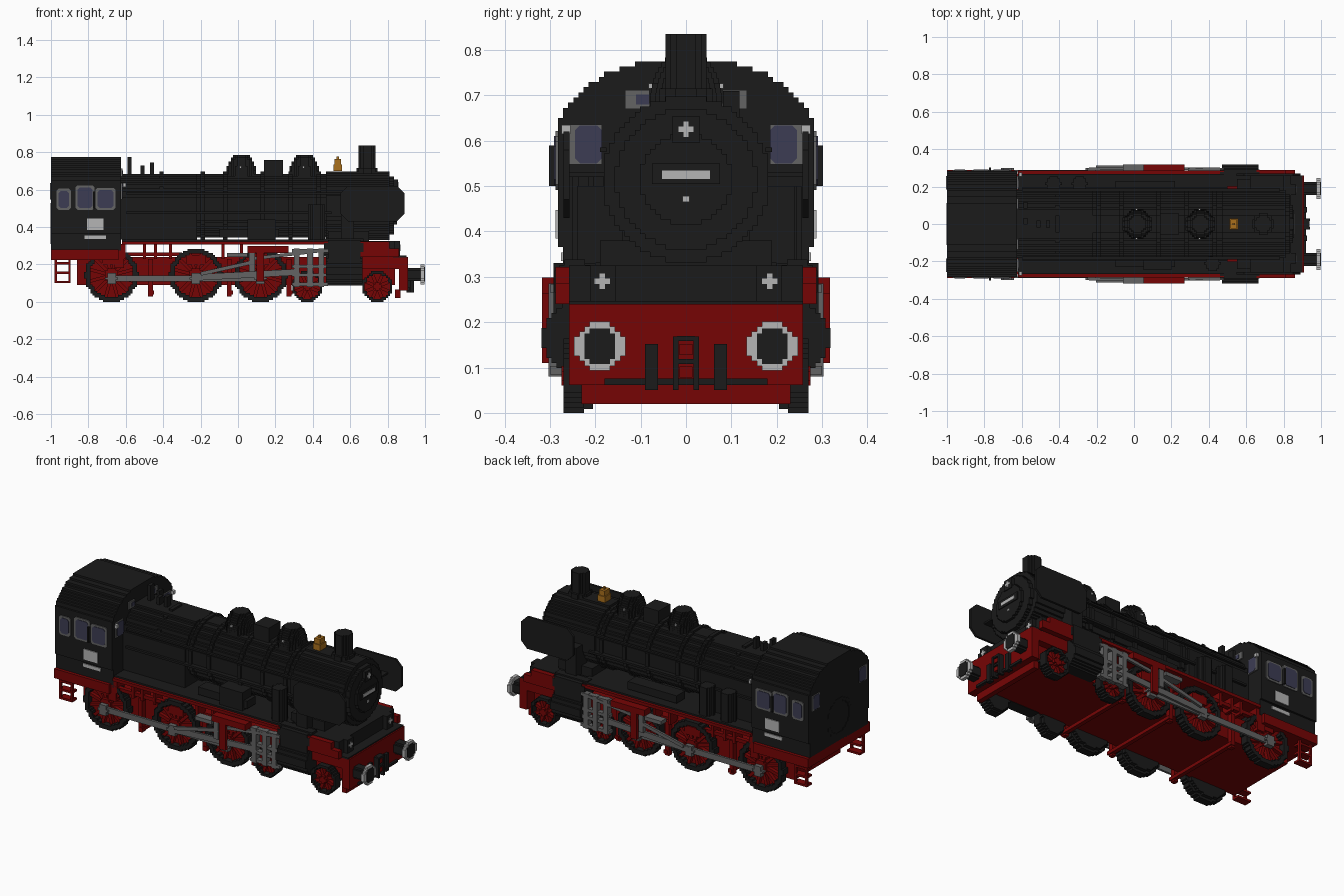
import bpy, bmesh, math
from mathutils import Vector

if "Cube" in bpy.data.objects:
    bpy.data.objects.remove(bpy.data.objects["Cube"])
V = 0.0113  # block size of the stepped style
SIDES = ((-1, "_front"), (1, "_back"))

def material(name, *rgb):
    m = bpy.data.materials.new(name)
    m.use_nodes = True
    m.diffuse_color = (*rgb, 1)
    m.node_tree.nodes["Principled BSDF"].inputs["Base Color"].default_value = (*rgb, 1)
    return m

BLACK, RED = material("soot black", .0105, .0105, .0105), material("frame red", .18, .0015, .0015)
STEEL, LIGHT = material("rod steel", .125, .125, .125), material("light grey", .46, .46, .46)
GLASS, BRASS = material("blue glass", .046, .046, .088), material("bell brass", .4, .16, .012)

# Helpers: extruded outlines, boxes, stepped sections
def prism(name, mat, loops, axis, a, b):
    put = {"x": lambda u, v: (a, u, v), "y": lambda u, v: (u, a, v), "z": lambda u, v: (u, v, a)}[axis]
    shift = Vector([b - a if k == axis else 0 for k in "xyz"])
    bm = bmesh.new()
    for pts in loops:
        f = bm.faces.new([bm.verts.new(put(*p)) for p in pts])
        new = bmesh.ops.extrude_face_region(bm, geom=[f])["geom"]
        bmesh.ops.translate(bm, vec=shift, verts=[v for v in new if isinstance(v, bmesh.types.BMVert)])
    bmesh.ops.recalc_face_normals(bm, faces=bm.faces)
    me = bpy.data.meshes.new(name)
    bm.to_mesh(me)
    bm.free()
    me.materials.append(mat)
    bpy.context.collection.objects.link(bpy.data.objects.new(name, me))

def box(name, mat, x, y, z):
    prism(name, mat, [[(x[0], z[0]), (x[1], z[0]), (x[1], z[1]), (x[0], z[1])]], "y", *y)

def pair(name, mat, x, y, z):
    for s, side in SIDES:
        box(name + side, mat, x, (s * y[0], s * y[1]), z)

def stairs(width, lo, hi):
    n = max(1, round((hi - lo) / V))
    h = (hi - lo) / n
    pts = []
    for k in range(n):
        w = max(V / 4, round(width(lo + (k + .5) * h) / V) * V)
        if pts and pts[-1][0] == w:
            pts.pop()
        else:
            pts.append((w, lo + k * h))
        pts.append((w, lo + (k + 1) * h))
    return pts

def profile(name, mat, axis, cu, width, lo, hi, a, b):
    r = stairs(width, lo, hi)
    prism(name, mat, [[(cu + w, z) for w, z in r] + [(cu - w, z) for w, z in reversed(r)]], axis, a, b)

def circle(r, c):
    return lambda z: math.sqrt(max(0, r * r - (z - c) ** 2))

def disc(name, mat, axis, cu, cv, r, a, b):
    profile(name, mat, axis, cu, circle(r, cv), cv - r, cv + r, a, b)

def ring(name, mat, axis, cu, cv, r, ri, a, b):
    out, inn = (stairs(circle(q, cv), cv - q, cv + q) for q in (r, ri))
    half = out + [(0, cv + r), (0, cv + ri)] + inn[::-1] + [(0, cv - ri), (0, cv - r)]
    prism(name, mat, [[(cu + s * w, z) for w, z in half] for s in (1, -1)], axis, a, b)

def bar(name, mat, p, q, t, a, b):
    p, q = Vector(p), Vector(q)
    n = (q - p).orthogonal().normalized() * t / 2
    prism(name, mat, [[p - n, q - n, q + n, p + n]], "y", a, b)

def clipped(x0, x1, z0, z1, c):
    return [(x0 + c, z0), (x1 - c, z0), (x1, z0 + c), (x1, z1 - c), (x1 - c, z1), (x0 + c, z1), (x0, z1 - c), (x0, z0 + c)]

# Wheels: stepped tyre, thin web, straight spokes
def wheel(name, x, r, s, spokes):
    ring(name + "_tyre", BLACK, "y", x, r, r, r * .82, s * .225, s * .27)
    disc(name + "_back", BLACK, "y", x, r, r * .9, s * .205, s * .226)
    disc(name + "_web", RED, "y", x, r, r * .84, s * .226, s * .236)
    disc(name + "_hub", RED, "y", x, r, r * .26, s * .23, s * .275)
    for k in range(spokes):
        d = Vector((math.cos(math.pi * (k + .5) / spokes), math.sin(math.pi * (k + .5) / spokes))) * r * .85
        bar(name + "_spoke", RED, Vector((x, r)) - d, Vector((x, r)) + d, .018, s * .232, s * .257)

for s, side in SIDES:
    for x in (-.676, -.225, .12):
        wheel("driving_wheel" + side, x, .142, s, 6)
        box("counterweight" + side, RED, (x - .05, x + .05), (s * .235, s * .262), (.2, .25))
        disc("crank_pin" + side, STEEL, "y", x, .125, .03, s * .27, s * .3)
    for x in (.37, .745):
        wheel("guide_wheel" + side, x, .082, s, 4)

# Frame, brakes and running boards
box("main_frame", RED, (-.86, .84), (-.215, .215), (.09, .24))
box("rear_beam", RED, (-1, -.64), (-.29, .29), (.225, .28))
for x in (-.46, -.04, .28):
    box("brake_beam", RED, (x - .012, x + .012), (-.25, .25), (.04, .06))
    pair("brake_hanger", RED, (x - .02, x + .005), (.215, .245), (.03, .23))
for x in (-.61, -.5, -.44, -.36, -.08, .02):
    pair("board_bracket", RED, (x - .008, x + .008), (.2, .27), (.23, .31))
pair("side_rail", RED, (-.63, -.3), (.24, .265), (.245, .265))
box("running_board", RED, (-.62, .5), (-.285, .285), (.306, .324))
box("board_top", BLACK, (-.62, .5), (-.268, .268), (.324, .333))

# Boiler, firebox, bands, smokebox
CZ = .515
for name, r, x0, x1 in (("boiler", .17, -.25, .5), ("smokebox", .183, .47, .81), ("smokebox_door", .155, .8, .835),
                        ("door_centre", .1, .83, .85)):
    disc(name, BLACK, "x", 0, CZ, r, x0, x1)
profile("firebox", BLACK, "x", 0, lambda z: .18 if z < CZ else circle(.18, CZ)(z), .333, CZ + .17, -.63, -.22)
for x in (-.42, -.2, -.08, .12, .27, .42):
    disc("boiler_band", BLACK, "x", 0, CZ, .181, x, x + 2 * V)
box("smokebox_saddle", BLACK, (.48, .7), (-.19, .19), (.2, .38))

# Domes, sandbox, chimney, bell
for x in (.018, .355):
    for k in range(10):
        disc("dome_layer", BLACK, "z", x, 0, .08 * math.sqrt(1 - (k / 11) ** 2), .67 + k * V, .67 + (k + 1.1) * V)
    pair("dome_valve", LIGHT, (x - V, x), (.05, .083), (.715, .715 + V))
box("sandbox", BLACK, (.14, .24), (-.055, .055), (.66, .76))
disc("chimney_base", BLACK, "z", .69, 0, .058, .67, .715)
disc("chimney", BLACK, "z", .69, 0, .045, .7, .835)
for name, x0, x1, y, z0, z1 in (("bell_foot", .51, .557, .03, .7, .735), ("bell", .515, .552, .024, .73, .765),
                                ("bell_top", .527, .54, .006, .76, .778)):
    box(name, BRASS, (x0, x1), (-y, y), (z0, z1))
for x, y, z in ((-.58, .015, .775), (-.58, .1, .71), (-.51, 0, .73), (-.46, 0, .745)):
    box("valve_stand", BLACK, (x - .01, x + .01), (y - .018, y + .018), (.6, z))

# Boiler fittings, pipes and pumps
pair("long_pipe", BLACK, (-.6, .5), (.165, .195), (.47, .482))
pair("handrail", BLACK, (-.6, .78), (.175, .19), (.575, .585))
pair("air_tank", BLACK, (-.1, .22), (.15, .23), (.345, .39))
for name, x, y, z in (("feed_pump", -.43, .215, .5), ("feed_pump", -.29, .215, .5), ("air_pump", .42, -.21, .52)):
    disc(name, BLACK, "z", x, y, .04, .333, z)
box("oil_press", BLACK, (.05, .2), (-.245, -.16), (.333, .44))
pair("steam_pipe", BLACK, (.55, .62), (.14, .24), (.33, .5))
pair("deflector_stay", BLACK, (.62, .8), (.15, .26), (.52, .53))

# Cab with stepped roof, windows and plates
def cab_width(z):
    return .273 if z < .365 else .286 * math.sqrt(max(0, 1 - (max(z, .6) - .6) ** 2 / .0345))

profile("cab", BLACK, "x", 0, cab_width, .275, .775, -1, -.625)
pair("wind_shield", BLACK, (-.775, -.765), (.27, .302), (.5, .59))
for s, side in SIDES:
    prism("smoke_deflector" + side, BLACK, [clipped(.548, .89, .43, .62, .04)], "y", s * .257, s * .27)
    for x0, x1, top in ((-.97, -.893, .605), (-.87, -.766, .622), (-.762, -.655, .61)):
        prism("window_frame" + side, STEEL, [clipped(x0, x1, .492, top, V)], "y", s * .27, s * .288)
        prism("window_glass" + side, GLASS, [clipped(x0 + V, x1 - V, .503, top - V, V)], "y", s * .27, s * .291)
    for x, e in ((-.622, .006), (-1, -.006)):
        box("end_window_frame" + side, STEEL, (x - .004, x + .004), (s * .185, s * .257), (.548, .636))
        prism("end_window" + side, GLASS, [[(s * u, v) for u, v in clipped(.185, .245, .55, .634, V)]], "x", x, x + e)
pair("number_plate", LIGHT, (-.808, -.718), (.27, .288), (.385, .447))
pair("works_plate", LIGHT, (-.82, -.705), (.265, .276), (.335, .354))
pair("roof_window", STEEL, (-.627, -.618), (.08, .135), (.67, .712))
pair("roof_glass", GLASS, (-.627, -.615), (.082, .11), (.68, .702))
pair("cab_lamp", LIGHT, (-.615, -.6), (.255, .275), (.615, .635))
ring("fire_door_rim", BLACK, "x", 0, .42, .11, .09, -1.002, -.99)
for z in (.1, .15, .2):
    pair("rear_step", RED, (-.98, -.895), (.225, .27), (z, z + .012))
for x in (-.98, -.907):
    pair("rear_step_post", RED, (x, x + .012), (.255, .27), (.1, .23))
pair("cab_support", RED, (-.66, -.61), (.22, .27), (.18, .31))

# Front platform, beam, buffers and coupling
box("platform_base", RED, (.64, .86), (-.257, .257), (.175, .241))
box("platform_core", BLACK, (.64, .84), (-.258, .258), (.24, .325))
box("platform_step", BLACK, (.83, .9), (-.258, .258), (.238, .247))
pair("platform_side", RED, (.64, .81), (.257, .288), (.24, .322))
pair("platform_nose", RED, (.81, .86), (.257, .288), (.24, .285))
pair("lamp_case", BLACK, (.82, .865), (.155, .212), (.24, .325))
box("buffer_beam", RED, (.86, .908), (-.258, .258), (.062, .24))
box("lower_beam", RED, (.84, .87), (-.23, .23), (.02, .065))
for s, side in SIDES:
    for name, mat, r, x0, x1 in (("stem", BLACK, .034, .9, .985), ("rim", LIGHT, .054, .977, .997),
                                 ("face", BLACK, .039, .985, 1)):
        disc("buffer_" + name + side, mat, "x", s * .19, .147, r, x0, x1)
pair("brake_hose", BLACK, (.9, .925), (.062, .09), (.05, .152))
box("coupling_bar", BLACK, (.9, .92), (-.18, .18), (.062, .076))
pair("coupling_link", BLACK, (.905, .94), (.017, .029), (.05, .168))
for z in (.09, .14):
    box("coupling_joint", BLACK, (.905, .938), (-.02, .02), (z + .018, z + .018 + V))
    box("coupling_hook", RED, (.905, .935), (-.014, .014), (z - .012, z + .012))

# Lamps and front plate
box("top_lamp_case", BLACK, (.8, .855), (-.03, .03), (.595, .655))
for y, z, x in ((0, .625, .856), (-.185, .29, .866), (.185, .29, .866)):
    for a, b in ((.017, .006), (.006, .017)):
        box("lamp_cross", LIGHT, (x - .006, x + .002), (y - a, y + a), (z - b, z + b))
box("front_plate", BLACK, (.84, .855), (-.075, .075), (.505, .55))
box("front_plate_field", LIGHT, (.85, .858), (-.053, .053), (.516, .534))
box("door_handle", LIGHT, (.845, .855), (-.008, .008), (.465, .478))

# Cylinders and running gear
for s, side in SIDES:
    disc("cylinder" + side, BLACK, "x", s * .24, .165, .077, .47, .665)
    disc("valve_chest" + side, BLACK, "x", s * .245, .29, .048, .46, .67)
    for name, p, q, t, y in (
            ("coupling_rod", (-.69, .125), (.14, .125), .034, .275), ("main_rod", (-.24, .13), (.33, .16), .034, .288),
            ("eccentric_rod", (-.2, .15), (.09, .215), .02, .301), ("radius_rod", (.07, .23), (.45, .275), .018, .29)):
        bar(name + side, STEEL, p, q, t, s * y, s * (y + .013))
pair("cylinder_block", BLACK, (.48, .655), (.2, .292), (.11, .33))
for z in (.085, .135, .18, .265):
    pair("slide_bar", STEEL, (.29, .48), (.27, .3), (z, z + .018))
for x in (.3, .37, .43):
    pair("crosshead", STEEL, (x, x + .03), (.268, .303), (.08, .285))
pair("link_carrier", RED, (.05, .27), (.26, .318), (.262, .298))
pair("carrier_arm", RED, (.1, .14), (.3, .318), (.11, .27))
pair("link", STEEL, (.06, .09), (.29, .315), (.16, .262))
pair("reverse_arm", STEEL, (-.06, .05), (.27, .318), (.24, .262))
